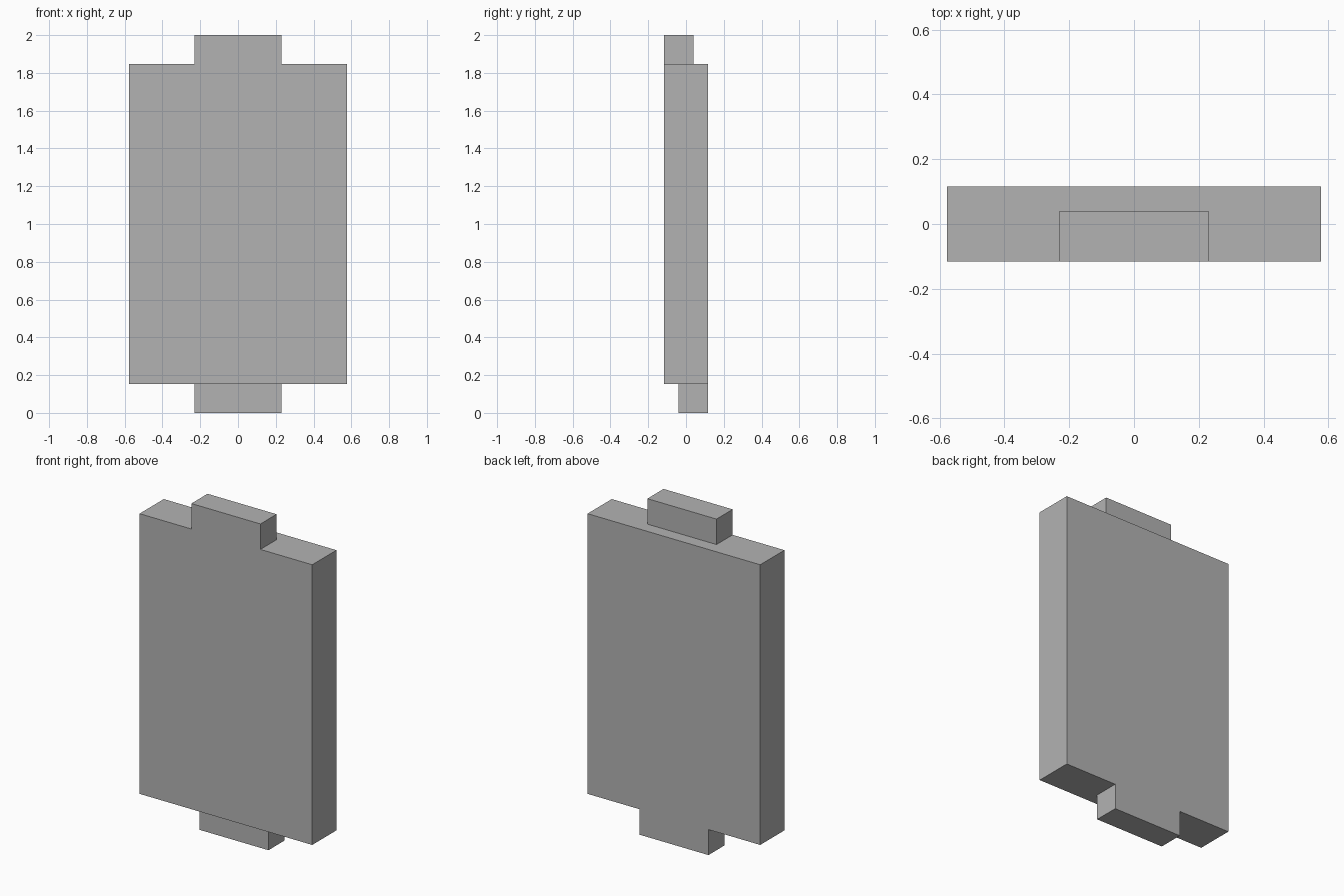
import bpy

# Remove the default cube
cube = bpy.data.objects.get("Cube")
if cube:
    bpy.data.objects.remove(cube, do_unlink=True)

# Single grey material
GREY = (0.45, 0.45, 0.45, 1)
grey = bpy.data.materials.new("plain grey")
grey.use_nodes = True
grey.diffuse_color = GREY
grey.node_tree.nodes["Principled BSDF"].inputs["Base Color"].default_value = GREY

# Everything sits on a grid of 13 units in height
UNIT = 2 / 13


def box(name, size, centre):
    """Add a box with its size and centre given in grid units."""
    bpy.ops.mesh.primitive_cube_add(size=1, location=[c * UNIT for c in centre])
    obj = bpy.context.object
    obj.name = name
    obj.scale = [s * UNIT for s in size]
    bpy.ops.object.transform_apply(location=False, rotation=False, scale=True)
    obj.data.materials.append(grey)
    return obj


# Main slab
box("panel", (7.5, 1.5, 11), (0, 0, 6.5))

# Tabs: the upper one is flush with the front, the lower one with the back
TAB = (3, 1, 1)
box("top_tab", TAB, (0, -0.25, 12.5))
box("bottom_tab", TAB, (0, 0.25, 0.5))
